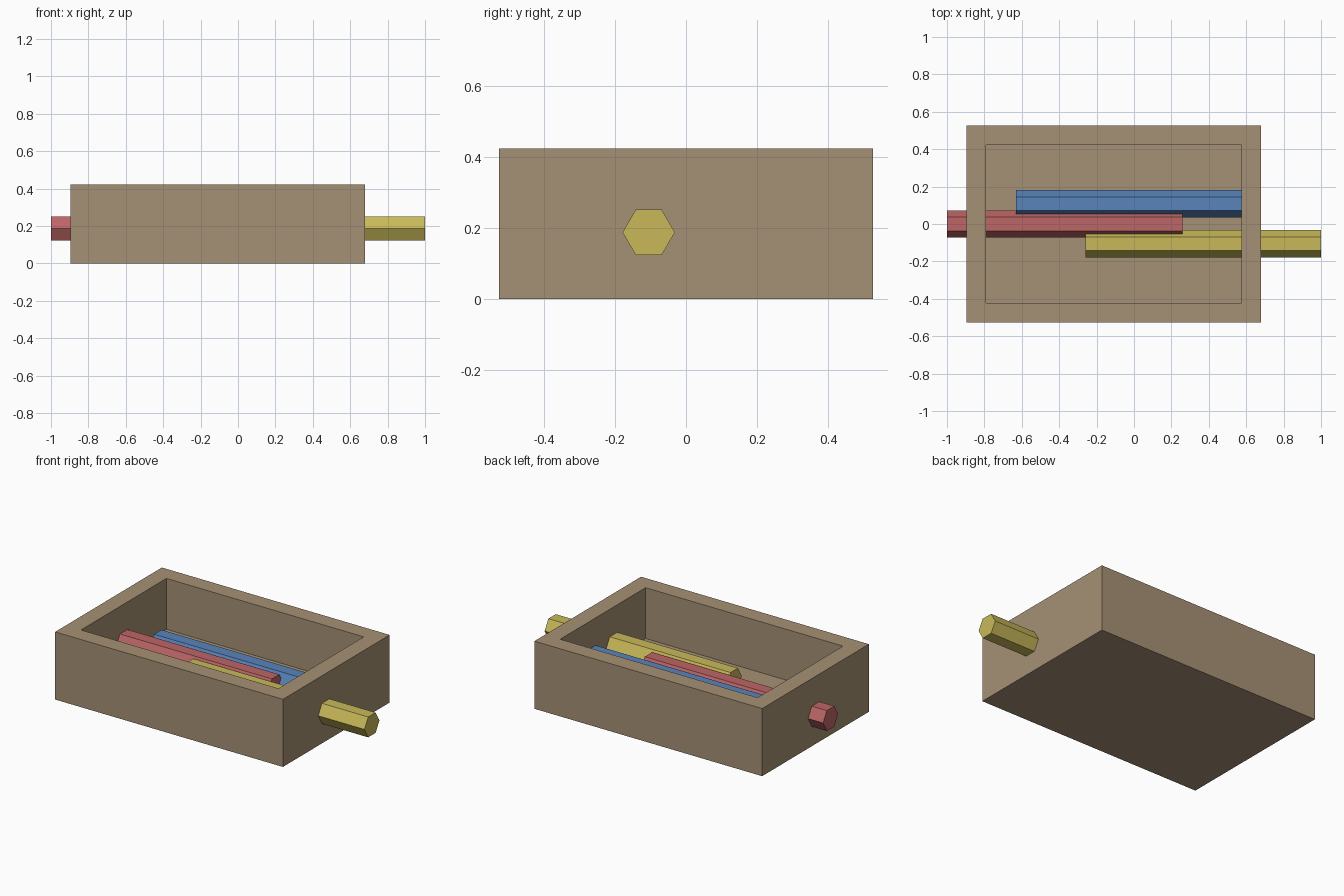
import bpy, bmesh, math
from mathutils import Matrix

if "Cube" in bpy.data.objects:
    bpy.data.objects.remove(bpy.data.objects["Cube"])


def material(name, rgb):
    m = bpy.data.materials.new(name)
    lin = [(c / 255 / 12.92) if c < 11 else ((c / 255 + 0.055) / 1.055) ** 2.4 for c in rgb]
    m.diffuse_color = (*lin, 1)
    m.use_nodes = True
    m.node_tree.nodes["Principled BSDF"].inputs["Base Color"].default_value = m.diffuse_color
    return m


def add_object(name, bm, mat):
    bmesh.ops.recalc_face_normals(bm, faces=bm.faces)
    me = bpy.data.meshes.new(name)
    bm.to_mesh(me)
    bm.free()
    me.materials.append(mat)
    ob = bpy.data.objects.new(name, me)
    bpy.context.collection.objects.link(ob)
    return ob


wood = material("tan wood", (166, 145, 117))
red = material("muted red", (190, 102, 102))
blue = material("muted blue", (88, 131, 186))
yellow = material("muted yellow", (200, 185, 90))

# Open tray: a block whose top is inset for the rim and pushed down to the floor
X0, X1, HALF_Y, HEIGHT, WALL = -0.896, 0.68, 0.527, 0.423, 0.105
bm = bmesh.new()
bmesh.ops.create_cube(bm, size=1)
bmesh.ops.scale(bm, vec=(X1 - X0, 2 * HALF_Y, HEIGHT), verts=bm.verts)
bmesh.ops.translate(bm, vec=((X0 + X1) / 2, 0, HEIGHT / 2), verts=bm.verts)
top = max(bm.faces, key=lambda f: f.calc_center_median().z)
bmesh.ops.inset_region(bm, faces=[top], thickness=WALL, use_even_offset=True)
cavity = bmesh.ops.extrude_discrete_faces(bm, faces=[top])["faces"][0]
bmesh.ops.translate(bm, vec=(0, 0, WALL - HEIGHT), verts=cavity.verts)
add_object("tray", bm, wood)


# Hexagonal rods lying along x, staggered side by side
def rod(name, x, y, mat):
    bm = bmesh.new()
    bmesh.ops.create_cone(bm, cap_ends=True, segments=6, radius1=0.0735,
                          radius2=0.0735, depth=1.26)
    # Turn the axis to x with corners pointing along y
    bmesh.ops.rotate(bm, matrix=Matrix.Rotation(math.pi / 2, 3, 'Y'), verts=bm.verts)
    bmesh.ops.translate(bm, vec=(x, y, 0.187), verts=bm.verts)
    add_object(name, bm, mat)


rod("left_rod", -0.37, 0.0, red)
rod("inner_rod", 0.0, 0.108, blue)
rod("right_rod", 0.37, -0.105, yellow)
